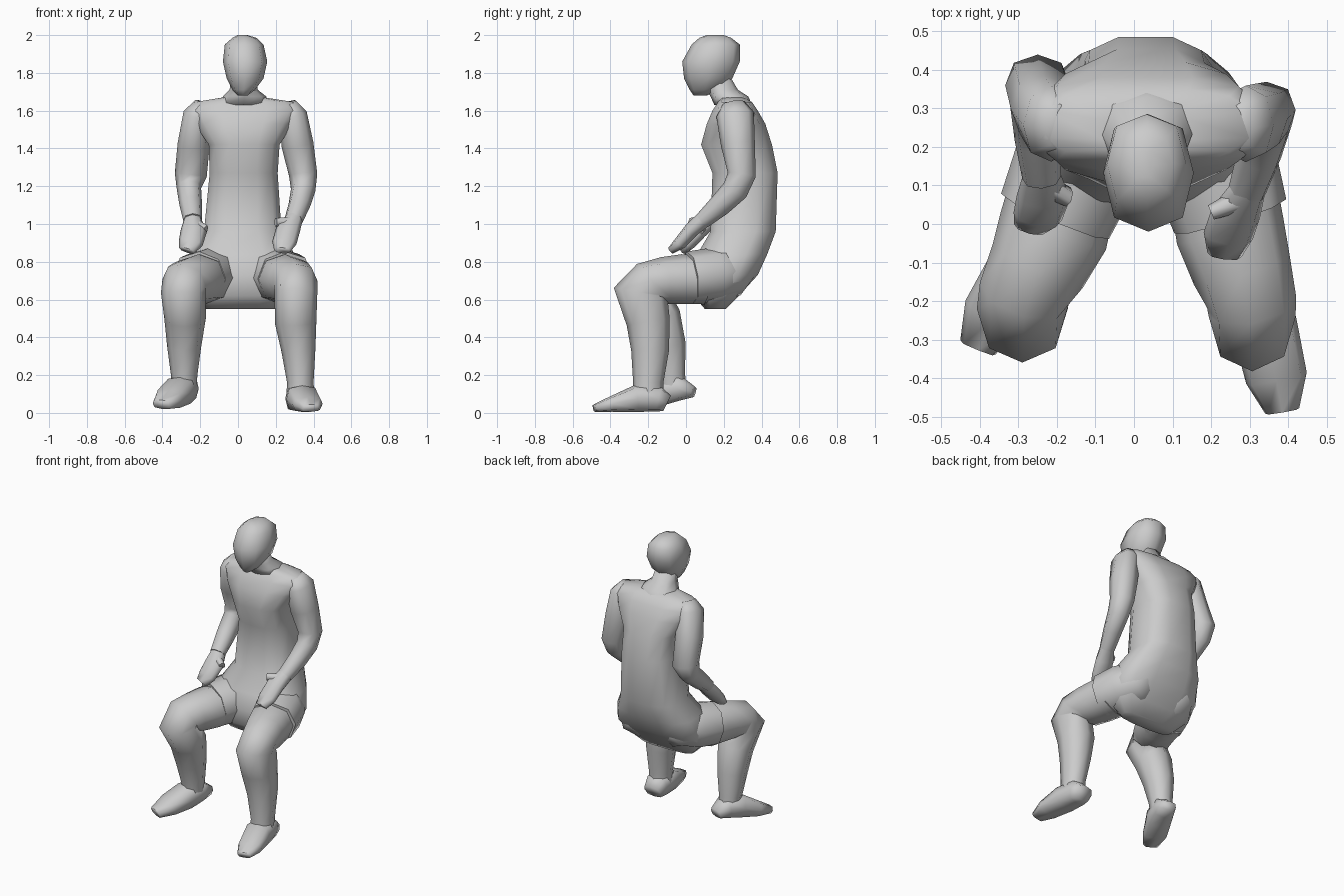
import bpy, bmesh, math
from mathutils import Vector

grey = bpy.data.materials.new("plain grey")
grey.diffuse_color = (0.6, 0.6, 0.6, 1)


def skin(name, rings, angle=75):
    """Bridge rings of points into a closed, capped tube."""
    bm = bmesh.new()
    rows = [[bm.verts.new(p) for p in r] for r in rings]
    n = len(rows[0])
    for a, b in zip(rows, rows[1:]):
        for i in range(n):
            j = (i + 1) % n
            bm.faces.new((a[i], a[j], b[j], b[i]))
    bm.faces.new(rows[0])
    bm.faces.new(rows[-1])
    bmesh.ops.recalc_face_normals(bm, faces=bm.faces)
    me = bpy.data.meshes.new(name)
    bm.to_mesh(me)
    bm.free()
    me.materials.append(grey)
    ob = bpy.data.objects.new(name, me)
    bpy.context.collection.objects.link(ob)
    bpy.ops.object.select_all(action='DESELECT')
    ob.select_set(True)
    bpy.context.view_layer.objects.active = ob
    bpy.ops.object.shade_smooth_by_angle(angle=math.radians(angle))
    return ob


def outline(n, power, phase=0):
    pts = []
    for i in range(n):
        t = 2 * math.pi * (i + phase) / n
        c, s = math.cos(t), math.sin(t)
        pts.append((math.copysign(abs(c) ** power, c), math.copysign(abs(s) ** power, s)))
    top = max(p[0] for p in pts)
    return [(u / top, v / top) for u, v in pts]


def stack(name, rows, n=8, power=0.8, phase=0):
    """Horizontal slices given as z, x0, x1, y0, y1."""
    rings = []
    for z, x0, x1, y0, y1 in rows:
        rings.append([((x0 + x1) / 2 + u * (x1 - x0) / 2, (y0 + y1) / 2 + v * (y1 - y0) / 2, z)
                      for u, v in outline(n, power, phase)])
    return skin(name, rings)


def limb(name, rows, n=8, power=0.9):
    """Slices square to a path, given as x, y, z, half width, half thickness."""
    c = [Vector(r[:3]) for r in rows]
    rings = []
    for i, r in enumerate(rows):
        a, b = c[max(i - 1, 0)], c[min(i + 1, len(c) - 1)]
        d = Vector((0, 0, 0))
        for s in ((c[i] - a), (b - c[i])):
            if s.length > 0:
                d += s.normalized()
        d.normalize()
        side = (Vector((1, 0, 0)) - d * d.x).normalized()
        up = d.cross(side)
        rings.append([c[i] + side * u * r[3] + up * v * r[4] for u, v in outline(n, power)])
    return skin(name, rings)


# head and neck
stack("head", [
    (1.68, 0.00, 0.05, 0.04, 0.11), (1.71, -0.03, 0.09, 0.02, 0.18),
    (1.77, -0.06, 0.135, -0.01, 0.245), (1.86, -0.08, 0.155, -0.02, 0.285),
    (1.95, -0.07, 0.135, 0.03, 0.285), (1.985, -0.03, 0.10, 0.07, 0.24),
    (2.0, 0.00, 0.05, 0.11, 0.20)])
stack("neck", [(1.63, -0.10, 0.16, 0.15, 0.35), (1.675, -0.08, 0.15, 0.13, 0.33),
               (1.71, -0.045, 0.105, 0.11, 0.275), (1.77, -0.035, 0.095, 0.10, 0.24)])

# torso from seat to shoulders
stack("torso", [
    (0.55, -0.17, 0.22, 0.10, 0.21), (0.62, -0.24, 0.29, 0.04, 0.28),
    (0.73, -0.27, 0.33, 0.03, 0.38), (0.84, -0.25, 0.30, 0.06, 0.43),
    (0.96, -0.18, 0.23, 0.13, 0.475), (1.27, -0.15, 0.21, 0.14, 0.485),
    (1.42, -0.155, 0.22, 0.08, 0.455), (1.53, -0.23, 0.29, 0.11, 0.42),
    (1.60, -0.26, 0.33, 0.14, 0.38), (1.645, -0.23, 0.30, 0.17, 0.35),
    (1.67, -0.08, 0.14, 0.18, 0.31)], n=12, power=0.7, phase=0.5)

# short trouser legs, rounded into the seat
for label, s, hem in (("left", -1, -0.205), ("right", 1, 0.25)):
    limb(label + "_trouser_leg", [
        (0.03 + s * 0.10, 0.33, 0.77, 0.08, 0.07),
        (0.03 + s * 0.13, 0.26, 0.75, 0.14, 0.13),
        (0.03 + s * 0.18, 0.15, 0.73, 0.165, 0.145),
        (hem, 0.02, 0.715, 0.152, 0.14)])

# bent legs
limb("left_leg", [
    (-0.18, 0.10, 0.705, 0.14, 0.13), (-0.21, -0.02, 0.708, 0.145, 0.132),
    (-0.25, -0.11, 0.70, 0.13, 0.125),
    (-0.285, -0.18, 0.69, 0.12, 0.115), (-0.29, -0.22, 0.635, 0.118, 0.14),
    (-0.28, -0.14, 0.50, 0.11, 0.115), (-0.285, -0.10, 0.35, 0.09, 0.10),
    (-0.285, -0.08, 0.20, 0.07, 0.075), (-0.285, -0.07, 0.11, 0.065, 0.075)])
limb("right_leg", [
    (0.23, 0.10, 0.705, 0.14, 0.13), (0.25, -0.02, 0.708, 0.142, 0.132),
    (0.28, -0.12, 0.70, 0.13, 0.125),
    (0.305, -0.20, 0.69, 0.117, 0.115), (0.307, -0.24, 0.635, 0.113, 0.145),
    (0.305, -0.20, 0.48, 0.11, 0.115), (0.32, -0.19, 0.33, 0.09, 0.10),
    (0.33, -0.20, 0.16, 0.07, 0.08), (0.33, -0.20, 0.08, 0.075, 0.08)])

# feet
limb("left_foot", [
    (-0.255, 0.04, 0.11, 0.045, 0.03), (-0.275, -0.03, 0.13, 0.07, 0.065),
    (-0.31, -0.13, 0.115, 0.08, 0.075), (-0.365, -0.23, 0.075, 0.08, 0.05),
    (-0.405, -0.32, 0.045, 0.05, 0.025)], power=0.6)
limb("right_foot", [
    (0.325, -0.10, 0.05, 0.06, 0.045), (0.325, -0.15, 0.075, 0.075, 0.07),
    (0.34, -0.27, 0.075, 0.085, 0.07), (0.37, -0.40, 0.045, 0.08, 0.04),
    (0.385, -0.485, 0.025, 0.045, 0.02)], power=0.6)

# arms, hands and thumbs
limb("left_arm", [
    (-0.19, 0.25, 1.64, 0.04, 0.06), (-0.215, 0.26, 1.58, 0.075, 0.10),
    (-0.235, 0.30, 1.42, 0.085, 0.09), (-0.25, 0.36, 1.26, 0.085, 0.08),
    (-0.26, 0.33, 1.19, 0.065, 0.07), (-0.25, 0.22, 1.10, 0.06, 0.06),
    (-0.24, 0.12, 1.02, 0.05, 0.045)])
limb("right_arm", [
    (0.27, 0.25, 1.64, 0.04, 0.06), (0.29, 0.26, 1.58, 0.075, 0.10),
    (0.315, 0.275, 1.42, 0.085, 0.09), (0.345, 0.295, 1.26, 0.075, 0.075),
    (0.345, 0.26, 1.18, 0.065, 0.07), (0.325, 0.18, 1.10, 0.058, 0.06),
    (0.295, 0.09, 1.02, 0.05, 0.045)])
limb("left_hand", [
    (-0.24, 0.14, 1.03, 0.045, 0.045), (-0.235, 0.07, 0.96, 0.07, 0.04),
    (-0.25, 0.02, 0.90, 0.065, 0.035), (-0.27, -0.01, 0.86, 0.045, 0.02)])
limb("right_hand", [
    (0.30, 0.10, 1.03, 0.045, 0.045), (0.265, 0.03, 0.97, 0.065, 0.04),
    (0.245, -0.03, 0.90, 0.065, 0.035), (0.235, -0.08, 0.86, 0.045, 0.02)])
limb("left_thumb", [(-0.23, 0.10, 1.00, 0.03, 0.03), (-0.17, 0.07, 0.97, 0.02, 0.03)], n=6)
limb("right_thumb", [(0.27, 0.06, 1.01, 0.03, 0.03), (0.20, 0.03, 1.01, 0.02, 0.025)], n=6)
